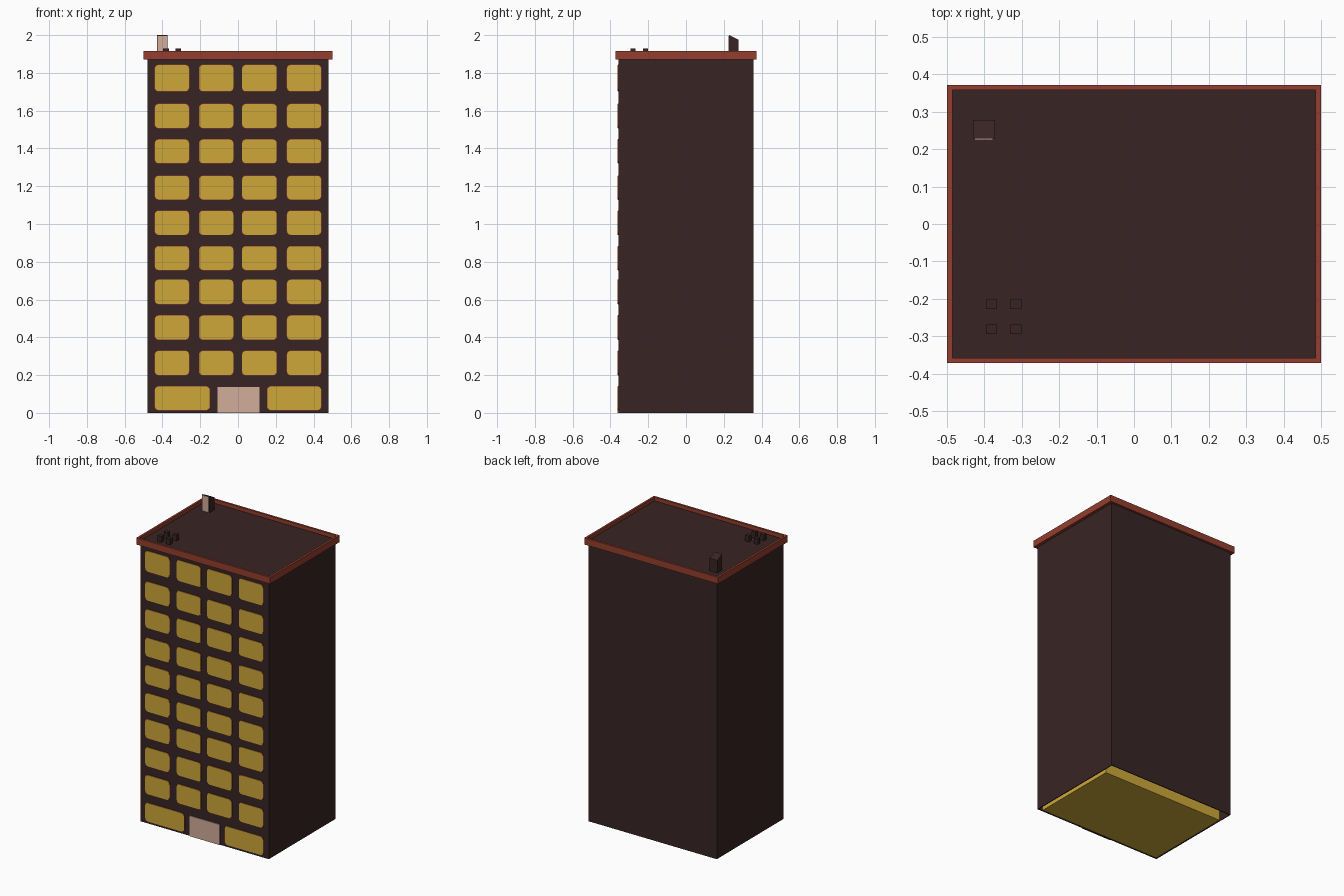
import bpy, bmesh, math

if "Cube" in bpy.data.objects:
    bpy.data.objects.remove(bpy.data.objects["Cube"])


def srgb(r, g, b):
    lin = lambda c: ((c / 255 + 0.055) / 1.055) ** 2.4 if c > 10 else c / 255 / 12.92
    return (lin(r), lin(g), lin(b), 1)


def material(name, rgb):
    m = bpy.data.materials.new(name)
    m.diffuse_color = srgb(*rgb)
    m.use_nodes = True
    m.node_tree.nodes["Principled BSDF"].inputs["Base Color"].default_value = m.diffuse_color
    return m


DARK = material("dark_brown", (56, 36, 36))
GOLD = material("window_gold", (205, 167, 56))
RED = material("brick_red", (149, 62, 46))
PINK = material("door_pink", (209, 174, 153))


def finish(name, bm, *mats):
    bmesh.ops.recalc_face_normals(bm, faces=bm.faces)
    me = bpy.data.meshes.new(name)
    bm.to_mesh(me)
    bm.free()
    ob = bpy.data.objects.new(name, me)
    for m in mats:
        me.materials.append(m)
    bpy.context.collection.objects.link(ob)
    return ob


def box_bm(x0, x1, y0, y1, z0, z1):
    bm = bmesh.new()
    bmesh.ops.create_cube(bm, size=1)
    for v in bm.verts:
        v.co = (x1 if v.co.x > 0 else x0, y1 if v.co.y > 0 else y0, z1 if v.co.z > 0 else z0)
    return bm


def box(name, mat, *size):
    return finish(name, box_bm(*size), mat)


def add_plate(bm, x0, x1, z0, z1, y_back, y_front, r):
    """Rounded rectangle plate facing the front."""
    pts = []
    for i, (cx, cz) in enumerate([(x1 - r, z1 - r), (x0 + r, z1 - r), (x0 + r, z0 + r), (x1 - r, z0 + r)]):
        for k in range(4):
            a = math.pi / 2 * (i + k / 3)
            pts.append((cx + r * math.cos(a), cz + r * math.sin(a)))
    front = [bm.verts.new((x, y_front, z)) for x, z in pts]
    back = [bm.verts.new((x, y_back, z)) for x, z in pts]
    bm.faces.new(front)
    bm.faces.new(back[::-1])
    for i in range(len(pts)):
        j = (i + 1) % len(pts)
        bm.faces.new((front[i], back[i], back[j], front[j]))


# Outer walls: thin shell open underneath
W, D = 0.48, 0.357
bm = box_bm(-W, W, -D, D, 0, 1.88)
bmesh.ops.delete(bm, geom=[f for f in bm.faces if f.normal.z < -0.5], context='FACES_ONLY')
walls = finish("walls", bm, DARK)
mod = walls.modifiers.new("thickness", 'SOLIDIFY')
mod.thickness = 0.008
mod.offset = -1

# Lit interior block, seen from below
box("interior", GOLD, -0.471, 0.445, -0.348, 0.26, 0.002, 1.86)

# Cornice with sunken roof
bm = box_bm(-0.5, 0.5, -0.372, 0.372, 1.87, 1.915)
top = [f for f in bm.faces if f.normal.z > 0.5]
bmesh.ops.inset_region(bm, faces=top, thickness=0.02)
roof = bmesh.ops.extrude_discrete_faces(bm, faces=top)["faces"][0]
for v in roof.verts:
    v.co.z -= 0.025
roof.material_index = 1
finish("cornice", bm, RED, DARK)

# Windows: gold plates on slightly larger red frames
columns = [(-0.44, -0.26), (-0.205, -0.025), (0.022, 0.205), (0.26, 0.44)]
rows = [(0.20, 0.328), (0.388, 0.515), (0.577, 0.705), (0.757, 0.882), (0.943, 1.07),
        (1.13, 1.255), (1.322, 1.447), (1.508, 1.635), (1.703, 1.842)]
openings = [(x0, x1, z0, z1) for z0, z1 in rows for x0, x1 in columns]
openings += [(-0.44, -0.15, 0.015, 0.14), (0.155, 0.44, 0.015, 0.14)]
panes, frames = bmesh.new(), bmesh.new()
for x0, x1, z0, z1 in openings:
    add_plate(panes, x0, x1, z0, z1, -D, -D - 0.005, 0.02)
    add_plate(frames, x0 - 0.002, x1 + 0.002, z0 - 0.002, z1 + 0.002, -D, -D - 0.003, 0.021)
finish("window_panes", panes, GOLD)
finish("window_frames", frames, RED)

# Entrance door
box("door", PINK, -0.108, 0.115, -D - 0.005, -D, 0, 0.138)

# Stair hut with sloping top and pale door
bm = box_bm(-0.43, -0.372, 0.228, 0.278, 1.885, 2.0)
for v in bm.verts:
    if v.co.z > 1.95 and v.co.y > 0.25:
        v.co.z = 1.975
finish("stair_hut", bm, DARK)
box("stair_hut_door", PINK, -0.427, -0.377, 0.225, 0.228, 1.89, 1.995)

# Four roof vents
for i, x in enumerate((-0.381, -0.316)):
    for j, y in enumerate((-0.281, -0.214)):
        box(f"roof_vent_{i}_{j}", DARK, x - 0.015, x + 0.015, y - 0.013, y + 0.013, 1.885, 1.93)
